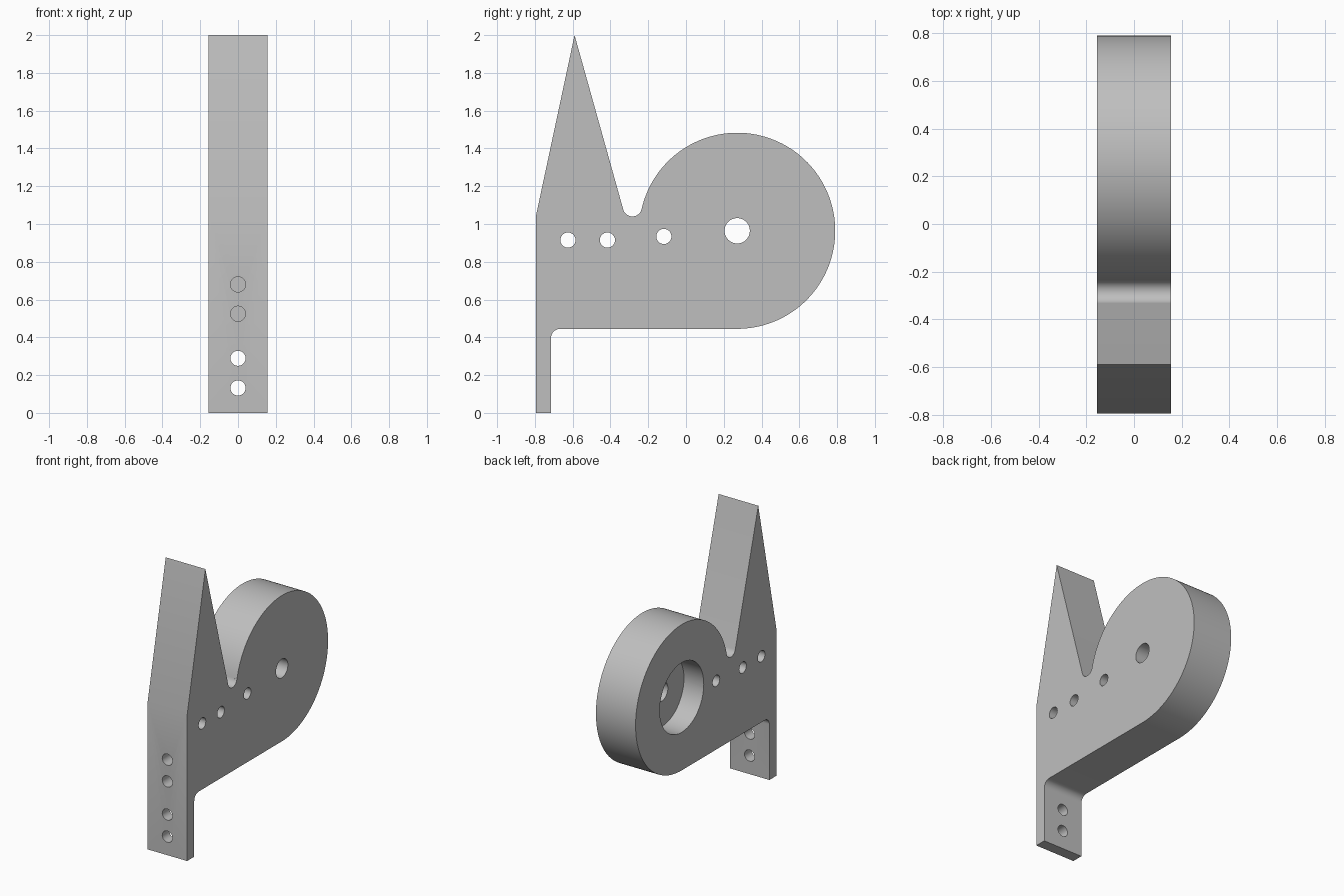
import bpy, bmesh
from math import radians, cos, sin, pi
from mathutils import Matrix, Vector

cube = bpy.data.objects.get("Cube")
if cube:
    bpy.data.objects.remove(cube, do_unlink=True)

HALF = 0.156                      # half of the plate thickness
HUB = (0.271, 0.964)              # centre of the round end (y, z)

metal = bpy.data.materials.new("plain grey")
metal.use_nodes = True
grey = (0.52, 0.52, 0.52, 1)
metal.diffuse_color = grey
metal.node_tree.nodes["Principled BSDF"].inputs["Base Color"].default_value = grey


def arc(centre, radius, start, end, steps):
    """Points on an arc in the y-z plane, angles in degrees."""
    angles = [radians(start + (end - start) * i / steps) for i in range(steps + 1)]
    return [(centre[0] + radius * cos(a), centre[1] + radius * sin(a)) for a in angles]


def drill(body, radius, start, end):
    """Cut a round hole between two points."""
    start, end = Vector(start), Vector(end)
    axis = end - start
    bm = bmesh.new()
    turn = axis.to_track_quat('Z', 'Y').to_matrix().to_4x4()
    bmesh.ops.create_cone(bm, cap_ends=True, segments=48, radius1=radius, radius2=radius,
                          depth=axis.length,
                          matrix=Matrix.Translation((start + end) / 2) @ turn)
    mesh = bpy.data.meshes.new("hole_cutter")
    bm.to_mesh(mesh)
    bm.free()
    mesh.materials.append(metal)
    cutter = bpy.data.objects.new("hole_cutter", mesh)
    cutter.hide_render = True
    bpy.context.collection.objects.link(cutter)
    mod = body.modifiers.new("hole", 'BOOLEAN')
    mod.operation, mod.solver, mod.object = 'DIFFERENCE', 'EXACT', cutter
    bpy.ops.object.modifier_apply(modifier=mod.name)
    bpy.data.objects.remove(cutter, do_unlink=True)


# Side outline: tab, underside, round end, notch, spike
outline = [(-0.795, 0), (-0.715, 0)]
outline += arc((-0.665, 0.395), 0.05, 180, 90, 10)
outline += arc(HUB, 0.519, -90, 167.2, 96)
outline += arc((-0.284, 1.09), 0.05, -12.8, -164.2, 16)
outline += [(-0.59, 2), (-0.795, 1.04)]

# Extrude the outline across the thickness
bm = bmesh.new()
face = bm.faces.new([bm.verts.new((-HALF, y, z)) for y, z in outline])
side = bmesh.ops.extrude_face_region(bm, geom=[face])
bmesh.ops.translate(bm, vec=(2 * HALF, 0, 0),
                    verts=[g for g in side["geom"] if isinstance(g, bmesh.types.BMVert)])
bmesh.ops.recalc_face_normals(bm, faces=bm.faces)
mesh = bpy.data.meshes.new("bracket_plate")
bm.to_mesh(mesh)
bm.free()
mesh.materials.append(metal)
plate = bpy.data.objects.new("bracket_plate", mesh)
bpy.context.collection.objects.link(plate)
bpy.context.view_layer.objects.active = plate
plate.select_set(True)

# Cross holes through the plate and the hub bore
for y, z, r in [(-0.625, 0.915, 0.04), (-0.416, 0.915, 0.04),
                (-0.117, 0.934, 0.04), (*HUB, 0.067)]:
    drill(plate, r, (-0.3, y, z), (0.3, y, z))

# Wide recess on the right side, half the thickness deep
drill(plate, 0.248, (-0.3, *HUB), (0, *HUB))

# Front mounting holes: two through the tab, two blind
for z, back in [(0.132, -0.6), (0.289, -0.6), (0.525, -0.595), (0.68, -0.595)]:
    drill(plate, 0.04, (0, -0.9, z), (0, back, z))

bpy.ops.object.shade_smooth_by_angle(angle=radians(25))
